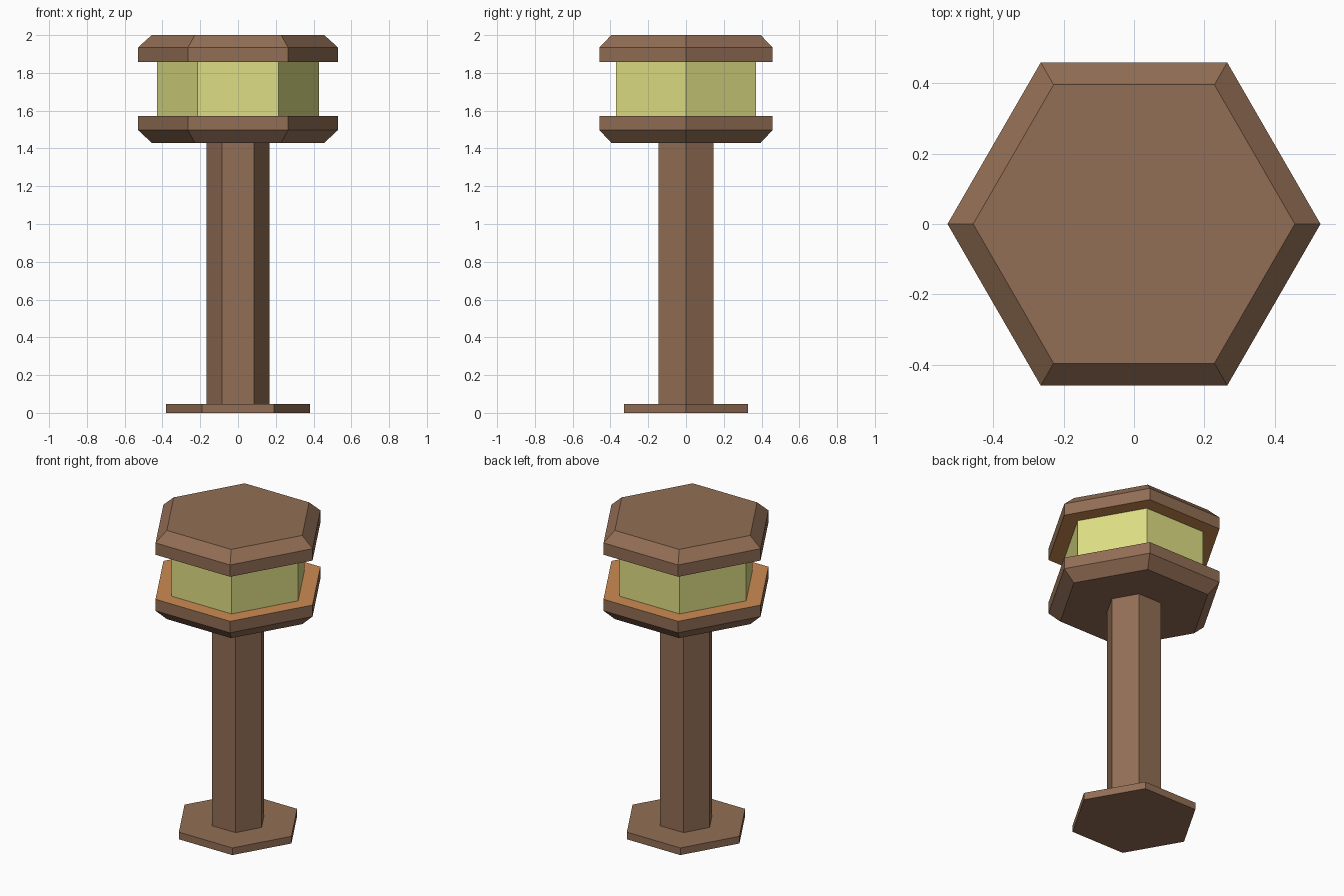
import bpy, bmesh, math

if "Cube" in bpy.data.objects:
    bpy.data.objects.remove(bpy.data.objects["Cube"])


def srgb(r, g, b):
    def lin(c):
        c /= 255
        return c / 12.92 if c <= 0.04045 else ((c + 0.055) / 1.055) ** 2.4
    return (lin(r), lin(g), lin(b), 1.0)


def material(name, rgb):
    m = bpy.data.materials.new(name)
    m.diffuse_color = srgb(*rgb)
    m.use_nodes = True
    m.node_tree.nodes["Principled BSDF"].inputs["Base Color"].default_value = m.diffuse_color
    return m


brown = material("dark_wood", (146, 110, 85))
orange = material("warm_wood", (204, 139, 82))
yellow = material("lamp_glass", (222, 222, 133))


def hex_part(name, profile, mats, accent=None):
    """Stack hexagon rings from (radius, z) pairs; accent picks faces for material 1."""
    bm = bmesh.new()
    rings = [[bm.verts.new((r * math.cos(math.pi * i / 3), r * math.sin(math.pi * i / 3), z))
              for i in range(6)] for r, z in profile]
    for a, b in zip(rings, rings[1:]):
        for i in range(6):
            j = (i + 1) % 6
            bm.faces.new((a[i], a[j], b[j], b[i]))
    bm.faces.new(rings[0][::-1])
    bm.faces.new(rings[-1])
    bm.normal_update()
    if accent:
        for f in bm.faces:
            f.material_index = int(accent(f.normal))
    mesh = bpy.data.meshes.new(name)
    bm.to_mesh(mesh)
    bm.free()
    for m in mats:
        mesh.materials.append(m)
    obj = bpy.data.objects.new(name, mesh)
    bpy.context.collection.objects.link(obj)
    return obj


# Foot plate and post
hex_part("base_plate", [(0.38, 0), (0.38, 0.046)], [brown])
hex_part("post", [(0.168, 0), (0.168, 1.44)], [brown])

# Lower tray, chamfered below, warm upper face
hex_part("lower_tray", [(0.457, 1.43), (0.53, 1.498), (0.53, 1.572)],
         [brown, orange], lambda n: n.z > 0.9)

# Glowing lamp body
hex_part("lamp_glass", [(0.428, 1.565), (0.428, 1.865)], [yellow])

# Roof cap, chamfered above, warm underside
hex_part("roof_cap", [(0.53, 1.858), (0.53, 1.934), (0.457, 2.0)],
         [brown, orange], lambda n: n.z < -0.9)
